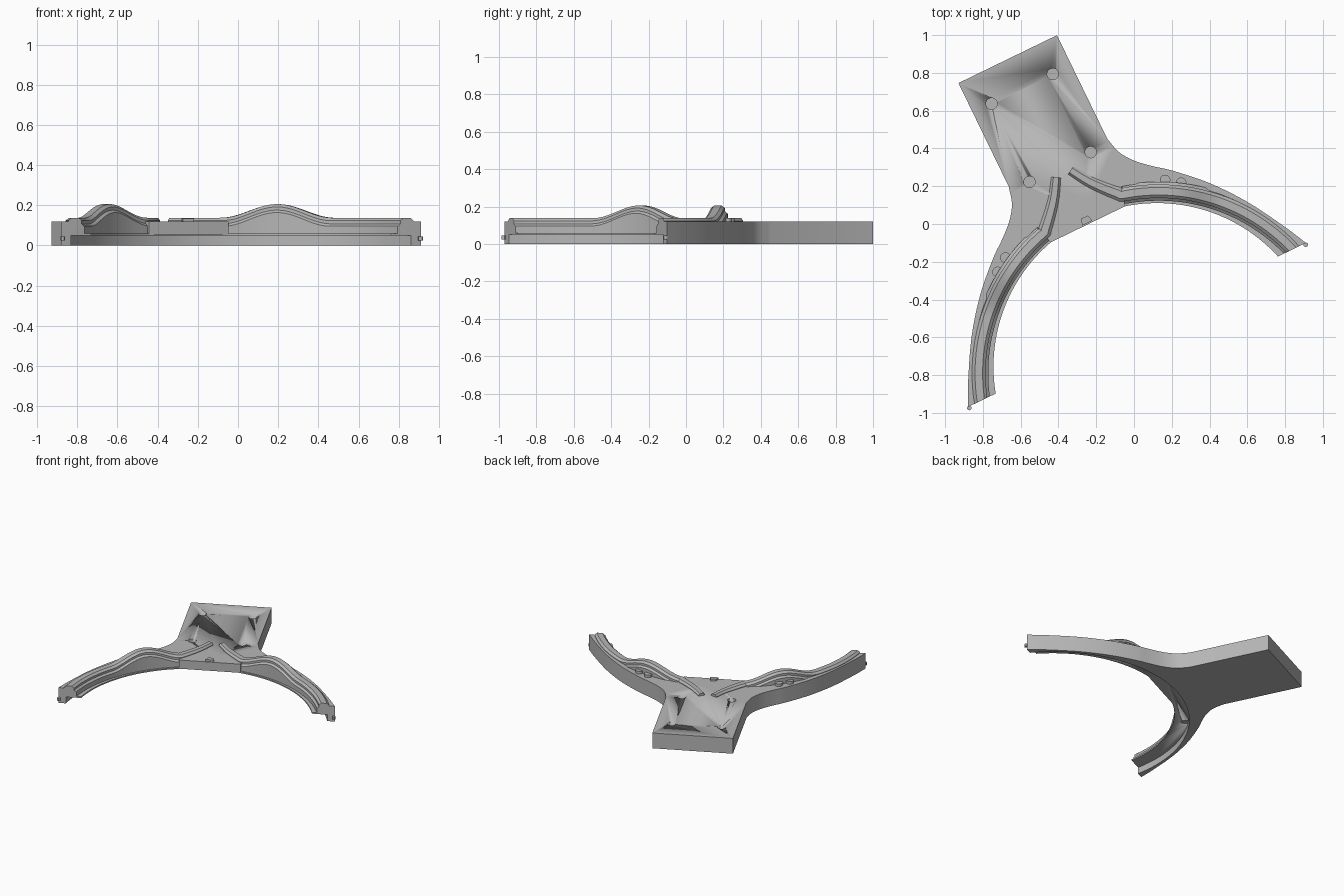
import bpy, bmesh, math
from mathutils import Matrix, Vector

if "Cube" in bpy.data.objects:
    bpy.data.objects.remove(bpy.data.objects["Cube"], do_unlink=True)

grey = bpy.data.materials.new("plain_grey")
grey.use_nodes = True
grey.diffuse_color = (0.47, 0.47, 0.47, 1)
grey.node_tree.nodes["Principled BSDF"].inputs["Base Color"].default_value = (0.47, 0.47, 0.47, 1)

# The model is symmetric about a tilted axis; parts are built along it
PLACE = Matrix.Translation((0.015, -0.535, 0)) @ Matrix.Rotation(math.radians(25.9), 4, 'Z')
CY = -0.245          # centre of the arm arcs
R_IN, R_WALL = 0.866, 0.972


def finish(name, bm):
    bmesh.ops.recalc_face_normals(bm, faces=bm.faces[:])
    bm.transform(PLACE)
    mesh = bpy.data.meshes.new(name)
    bm.to_mesh(mesh)
    bm.free()
    mesh.materials.append(grey)
    ob = bpy.data.objects.new(name, mesh)
    bpy.context.collection.objects.link(ob)
    bpy.ops.object.select_all(action='DESELECT')
    ob.select_set(True)
    bpy.context.view_layer.objects.active = ob
    bpy.ops.object.shade_smooth_by_angle(angle=math.radians(30))
    return ob


def plate(name, outline, z0, z1):
    bm = bmesh.new()
    base = bm.faces.new([bm.verts.new((x, y, z0)) for x, y in outline])
    top = bmesh.ops.extrude_face_region(bm, geom=[base])["geom"]
    bmesh.ops.translate(bm, vec=(0, 0, z1 - z0),
                        verts=[v for v in top if isinstance(v, bmesh.types.BMVert)])
    return finish(name, bm)


def rod(name, x, y, z0, z1, radius, sides=24):
    ring = [(x + radius * math.cos(math.tau * i / sides),
             y + radius * math.sin(math.tau * i / sides)) for i in range(sides)]
    return plate(name, ring, z0, z1)


def cut(ob, cutter):
    mod = ob.modifiers.new("hole", 'BOOLEAN')
    mod.operation, mod.solver, mod.object = 'DIFFERENCE', 'EXACT', cutter
    cutter.hide_render = True
    cutter.hide_set(True)


def arc(radius, a0, a1, n):
    """Points on an arm circle, angles measured from the axis."""
    return [(radius * math.sin(a0 + (a1 - a0) * i / n),
             CY + radius * math.cos(a0 + (a1 - a0) * i / n)) for i in range(n + 1)]


def end_angle(radius):
    return math.acos(-CY / radius)


def smooth(pts, steps=5):
    """Catmull-Rom curve through the points."""
    p = [Vector(q) for q in pts]
    p = [2 * p[0] - p[1]] + p + [2 * p[-1] - p[-2]]
    out = []
    for a, b, c, d in zip(p, p[1:], p[2:], p[3:]):
        for i in range(steps):
            t = i / steps
            out.append(0.5 * (2 * b + (c - a) * t + (2 * a - 5 * b + 4 * c - d) * t * t
                              + (3 * b - a - 3 * c + d) * t ** 3))
    return [tuple(v) for v in out] + [tuple(pts[-1])]


# Stem with the outer walls of both arms
flank = smooth([(0.29, 0.955), (0.315, 0.865), (0.367, 0.79), (0.444, 0.719), (0.53, 0.65),
                (0.677, 0.505), (0.813, 0.328), (0.932, 0.125), (0.995, 0)])
side = [(0.29, 1.565)] + flank
a = end_angle(R_WALL)
body = plate("body", side + arc(R_WALL, a, -a, 64) + [(-x, y) for x, y in reversed(side)], 0, 0.12)

# Blind screw holes in the stem
for i, (x, y) in enumerate([(0.18, 1.39), (0.18, 0.93)]):
    for s in (-1, 1):
        cut(body, rod(f"screw_hole_cutter_{i}_{s}", s * x, y, 0.05, 0.2, 0.03))

# Thin ledge under the tracks, open below
b, c = end_angle(R_IN), end_angle(R_WALL + 0.005)
ledge = plate("ledge", arc(R_IN, -b, b, 64) + arc(R_WALL + 0.005, c, -c, 64), 0.05, 0.06)
for s in (-1, 1):
    cut(ledge, rod(f"ledge_hole_cutter_{s}", s * 0.49, 0.57, 0, 0.058, 0.028))

# Raised centre deck with a straight front edge
w = math.asin(0.22 / R_IN)
plate("centre_deck", arc(R_WALL + 0.005, w, -w, 16) + [(-0.22, 0.593), (0.22, 0.593)], 0.052, 0.12)


def track(name, s):
    lead = smooth([(0.043, 0.89), (0.1, 0.80), (0.16, 0.727), (0.225, 0.658)], 6)[:-1]
    path = lead + [(r * math.sin(t), CY + r * math.cos(t)) for r, t in
                   ((0.928 + 0.022 * (i / 60) ** 2,
                     math.radians(14) + (end_angle(0.95) - math.radians(14)) * i / 60)
                    for i in range(61))]
    bm = bmesh.new()
    rings = []
    for i, (x, y) in enumerate(path):
        p, q = path[max(i - 1, 0)], path[min(i + 1, len(path) - 1)]
        n = Vector((p[1] - q[1], q[0] - p[0])).normalized()
        if i == len(path) - 1:
            n = Vector((1, 0))
        # Height: level, with one hump part way along
        angle = math.degrees(math.atan2(x, y - CY))
        h = min(max((angle - 13) / 35, 0), 1)
        top = 0.138 + 0.034 * (1 - math.cos(math.tau * h))
        width = 0.7 + 0.3 * min(i / 20, 1)
        profile = [(-0.05, 0.055), (-0.05, top - 0.042), (-0.036, top - 0.03),
                   (-0.036, top - 0.014), (-0.02, top), (0.02, top),
                   (0.036, top - 0.014), (0.036, top - 0.03),
                   (0.05, top - 0.042), (0.05, 0.055)]
        rings.append([bm.verts.new((s * (x + n.x * o * width), y + n.y * o * width, z))
                      for o, z in profile])
    for r0, r1 in zip(rings, rings[1:]):
        for k in range(len(r0)):
            j = (k + 1) % len(r0)
            bm.faces.new((r0[k], r0[j], r1[j], r1[k]))
    bm.faces.new(rings[0])
    bm.faces.new(rings[-1])
    finish(name, bm)


for s, label in ((1, "left"), (-1, "right")):
    track(label + "_track", s)
    # Small bosses beside the hump
    for i, (x, y) in enumerate([(0.47, 0.625), (0.54, 0.575)]):
        rod(f"{label}_boss_{i}", s * x, y, 0.1, 0.14, 0.028)
    # Locating peg at the arm tip
    rod(label + "_tip_peg", s * 0.99, -0.008, 0.025, 0.045, 0.012, 12)

# Small stop block on the front edge of the deck
plate("stop_block", [(-0.03, 0.6), (0.03, 0.6), (0.02, 0.635), (-0.02, 0.635)], 0.11, 0.135)
